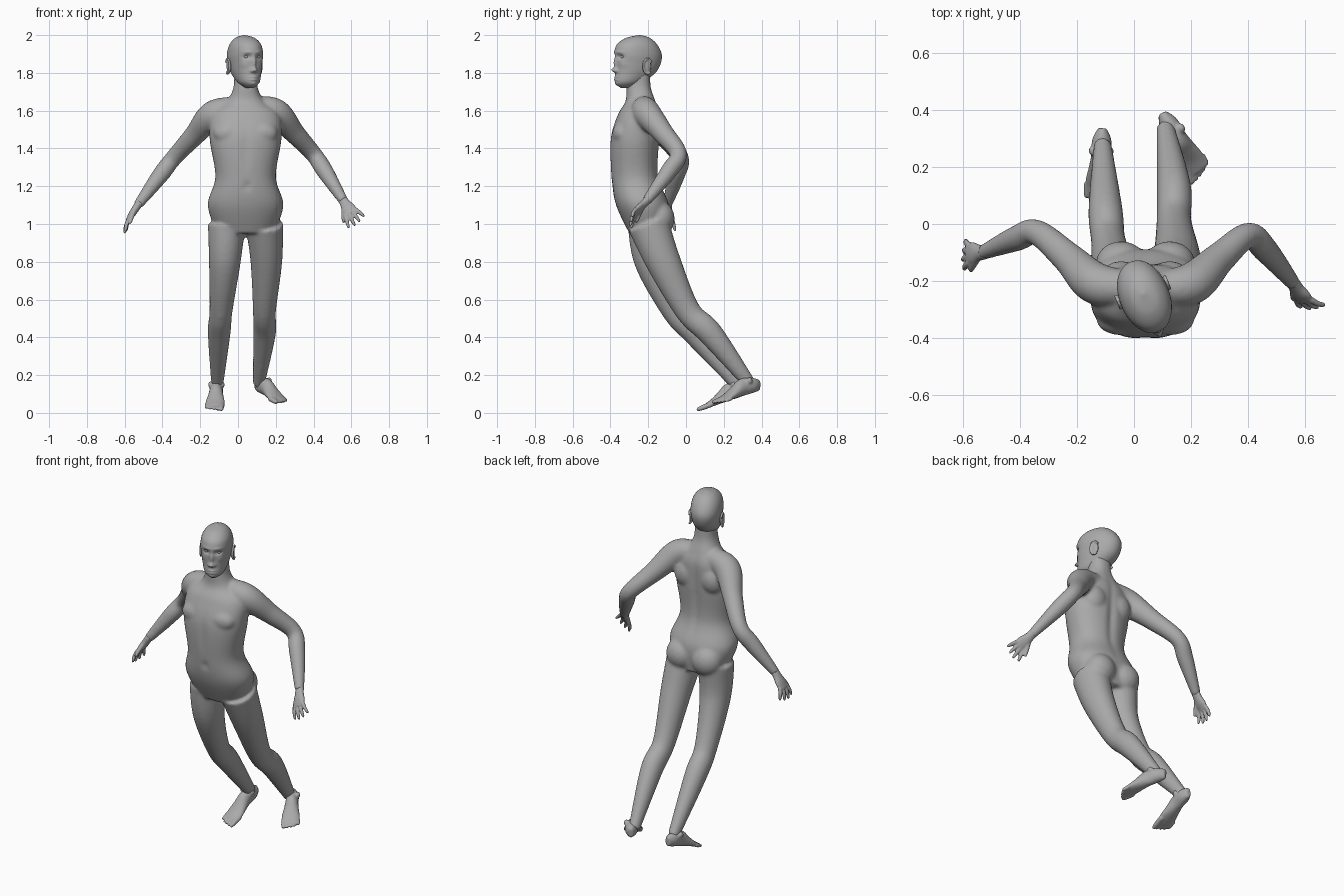
import bpy, bmesh, math
from mathutils import Vector, Matrix

cube = bpy.data.objects.get("Cube")
if cube:
    bpy.data.objects.remove(cube, do_unlink=True)

skin = bpy.data.materials.new("plain_grey")
skin.use_nodes = True
grey = (0.4, 0.4, 0.4, 1)
skin.diffuse_color = grey
skin.node_tree.nodes["Principled BSDF"].inputs["Base Color"].default_value = grey

SIDES = {"left": 1, "right": -1}
X, Y, Z = Matrix.Identity(3)


def spline(sections, steps):
    """Smooth curve through sections of x, y, z, half width, half depth."""
    last = len(sections) - 1
    smooth = []
    for i in range(last):
        before, start = sections[max(i - 1, 0)], sections[i]
        end, after = sections[i + 1], sections[min(i + 2, last)]
        for k in range(steps):
            t = k / steps
            row = []
            for p, q, r, s in zip(before, start, end, after):
                slope, other = (r - p) / 2, (s - q) / 2
                rise = r - q
                row.append(q + t * (slope + t * (3 * rise - 2 * slope - other
                                                 + t * (slope + other - 2 * rise))))
            smooth.append(row)
    return smooth + [list(sections[last])]


def loft(bm, sections, ref=X, up=None, segments=24, steps=8, power=1):
    """Skin oval rings along a path; up keeps every ring in one plane."""
    sections = spline(sections, steps)
    rings = []
    for i, (x, y, z, width, depth) in enumerate(sections):
        ahead = Vector(sections[min(i + 1, len(sections) - 1)][:3])
        behind = Vector(sections[max(i - 1, 0)][:3])
        tangent = up or (ahead - behind).normalized()
        across = (ref - tangent * ref.dot(tangent)).normalized()
        outward = tangent.cross(across)
        ring = []
        for k in range(segments):
            angle = math.tau * k / segments
            c, s = (math.copysign(abs(v) ** power, v) for v in (math.cos(angle), math.sin(angle)))
            ring.append(bm.verts.new(Vector((x, y, z)) + across * c * width + outward * s * depth))
        rings.append(ring)
    for low, high in zip(rings, rings[1:]):
        for k in range(segments):
            bm.faces.new((low[k - 1], low[k], high[k], high[k - 1]))
    bm.faces.new(rings[0])
    bm.faces.new(rings[-1])


def ball(bm, centre, radii):
    bmesh.ops.create_uvsphere(bm, u_segments=24, v_segments=14, radius=1,
                              matrix=Matrix.Translation(centre) @ Matrix.Diagonal((*radii, 1)))


def digit(bm, start, end, radius, bend=0):
    """A finger or toe: a tapering rod that curls towards its tip."""
    start, end = Vector(start), Vector(end)
    rows = []
    for t, scale in ((0, 1), (.5, .95), (.9, .7), (1, .25)):
        point = start.lerp(end, t) + Z * bend * t * t
        rows.append((*point, radius * scale, radius * scale))
    loft(bm, rows, segments=14, steps=4)


def swell(bm, x, z, width, height, amount, side=-1, middle=0):
    """Raise or sink a soft spot on the front (-1) or back (1) of a form."""
    for vert in bm.verts:
        if (vert.co.y - middle) * side > 0:
            away = ((vert.co.x - x) / width) ** 2 + ((vert.co.z - z) / height) ** 2
            vert.co.y += side * amount * math.exp(-away)


def frame(origin, across, along, normal):
    """Matrix that carries a part from its own axes to its place."""
    matrix = Matrix((across, along, normal)).transposed().to_4x4()
    matrix.translation = origin
    return matrix


def finish(bm, name, voxel=0, soften=0, place=None):
    if place:
        bm.transform(place)
    bmesh.ops.recalc_face_normals(bm, faces=bm.faces)
    mesh = bpy.data.meshes.new(name)
    bm.to_mesh(mesh)
    bm.free()
    mesh.materials.append(skin)
    mesh.shade_smooth()
    obj = bpy.data.objects.new(name, mesh)
    bpy.context.collection.objects.link(obj)
    if voxel:
        merge = obj.modifiers.new("merge", 'REMESH')
        merge.mode, merge.voxel_size, merge.use_smooth_shade = 'VOXEL', voxel, True
        smooth = obj.modifiers.new("soften", 'SMOOTH')
        smooth.factor, smooth.iterations = .5, soften


# Torso and neck: height, depth position, half width, half depth
middle = .04
body = bmesh.new()
loft(body, [(middle, y, z, width, depth) for z, y, width, depth in (
    (.95, -.2, .15, .1), (1.1, -.23, .2, .14), (1.25, -.27, .16, .125), (1.45, -.27, .19, .13),
    (1.58, -.25, .18, .11), (1.65, -.24, .1, .08), (1.72, -.25, .065, .065), (1.8, -.25, .06, .06))],
    up=Z, segments=72, steps=12, power=.9)
swell(body, middle, 1.4, .02, .2, -.014, side=1, middle=-.25)   # spine groove
swell(body, middle, 1.4, .02, .1, -.007, middle=-.25)           # breastbone
swell(body, .05, 1.2, .01, .02, -.02, middle=-.25)              # navel
for side in SIDES.values():
    offset = middle + side * .085
    ball(body, (offset, -.34, 1.48), (.085, .05, .06))      # chest
    ball(body, (offset, -.14, 1.03), (.09, .08, .09))       # seat
    ball(body, (offset, -.19, 1.5), (.075, .06, .085))      # shoulder blade

# Arms: neck slope, shoulder, upper arm, elbow, forearm, wrist
arm_girths = (.055, .074, .056, .045, .045, .026)
arms = {
    "left": ((.08, -.22, 1.62), (.2, -.21, 1.59), (.3, -.12, 1.48),
             (.4, -.04, 1.37), (.46, -.09, 1.28), (.56, -.21, 1.12)),
    "right": ((0, -.22, 1.62), (-.13, -.21, 1.58), (-.23, -.12, 1.47),
              (-.34, -.03, 1.35), (-.41, -.05, 1.26), (-.53, -.1, 1.1))}
for joints in arms.values():
    loft(body, [(*joint, girth, girth) for joint, girth in zip(joints, arm_girths)], ref=Y)

# Legs: hip, thigh, knee, calf, ankle
leg_girths = (.1, .084, .061, .06, .031)
legs = {
    "left": ((.14, -.2, 1), (.15, -.12, .8), (.14, .01, .54), (.14, .13, .42), (.11, .34, .15)),
    "right": ((-.06, -.2, 1), (-.07, -.18, .8), (-.09, -.06, .54), (-.1, .05, .42), (-.11, .28, .14))}
for joints in legs.values():
    loft(body, [(*joint, girth, girth * 1.1) for joint, girth in zip(joints, leg_girths)])
    ball(body, Vector(joints[2]) - Y * .04, (.035, .03, .045))   # kneecap
finish(body, "body", voxel=.009, soften=8)

# Hands, each built pointing along y with the thumb at -x or +x
hand_axes = {"left": ((.4, -.64, -.66), (.85, 0, .53)),
             "right": ((-.55, -.05, -.84), (0, 1, -.06))}
for name, side in SIDES.items():
    along, across = (Vector(axis).normalized() for axis in hand_axes[name])
    hand = bmesh.new()
    loft(hand, [(0, y, 0, width, depth) for y, width, depth in (
        (-.02, .025, .022), (.02, .028, .02), (.06, .039, .018), (.1, .036, .011))])
    for i, length in enumerate((.07, .08, .075, .06)):
        spread = (i - 1.5) * .02
        digit(hand, (spread, .085, 0), (spread * 1.7, .085 + length, 0), .011, bend=.025)
    digit(hand, (-.015, .03, 0), (-.06, .11, .01), .013, bend=.01)
    palm = across.cross(along) * side
    finish(hand, name + "_hand", voxel=.005, soften=2,
           place=frame(Vector(arms[name][-1]), across, along, palm))

# Feet, each built from the heel along y with the big toe at -x
foot_ends = {"left": ((.095, .395, .115), (.235, .16, .045)),
             "right": ((-.11, .345, .1), (-.125, .06, .006))}
for name, side in SIDES.items():
    heel, toe = (Vector(end) for end in foot_ends[name])
    along = (toe - heel).normalized()
    across = Z.cross(along).normalized() * side
    length = (toe - heel).length
    foot = bmesh.new()
    loft(foot, [(0, y, height, width, height * .95) for y, height, width in (
        (0, .03, .015), (.04, .042, .034), (.1, .048, .035),
        (.15, .035, .042), (.2, .022, .05), (.25, .013, .045))])
    for i in range(5):
        x = -.036 + i * .02
        radius = .011 if i else .015
        digit(foot, (x, .21, .014), (x, length - .002 * i * i, .01), radius)
    for ankle in SIDES.values():
        ball(foot, (ankle * .03, .07, .075), (.014, .018, .018))
    finish(foot, name + "_foot", voxel=.006, soften=3,
           place=frame(heel, across, along, (Z - along * along.z).normalized()))

# Head, turned a little to its left: height, face, back of skull, half width
turn = Matrix.Translation((.035, -.25, 0)) @ Matrix.Rotation(math.radians(22), 4, 'Z')
head = bmesh.new()
loft(head, [(0, (face + back) / 2, z, width, (back - face) / 2) for z, face, back, width in (
    (1.72, -.1, -.04, .02), (1.75, -.13, .02, .054), (1.8, -.13, .09, .073), (1.85, -.13, .12, .083),
    (1.9, -.135, .125, .087), (1.95, -.12, .1, .077), (1.985, -.07, .06, .048), (2, 0, .01, .005))],
    up=Z, segments=112, steps=12, power=.95)
swell(head, 0, 1.85, .011, .03, .013)     # nose bridge
swell(head, 0, 1.815, .013, .012, .023)   # nose tip
swell(head, 0, 1.77, .021, .012, .009)    # lips
swell(head, 0, 1.771, .024, .003, -.008)  # mouth line
swell(head, 0, 1.74, .022, .012, .008)    # chin
for side in SIDES.values():
    swell(head, side * .014, 1.81, .008, .008, .009)      # nostril
    swell(head, side * .033, 1.885, .02, .013, -.016)     # eye socket
    swell(head, side * .032, 1.91, .026, .008, .004)      # brow
    swell(head, side * .05, 1.845, .018, .016, .004)      # cheekbone
    ball(head, (side * .033, -.1, 1.885), (.015, .015, .012))
finish(head, "head", place=turn)

# Ears: a thin shell with a rim curled round it
for name, side in SIDES.items():
    ear = bmesh.new()
    ball(ear, (side * .085, .012, 1.835), (.009, .024, .04))
    rim = []
    for k in range(9):
        angle = math.radians(150 - k * 35)
        rim.append((side * .092, .014 - .025 * math.cos(angle),
                    1.835 + .04 * math.sin(angle), .006, .006))
    loft(ear, rim, segments=10, steps=3)
    finish(ear, name + "_ear", voxel=.004, soften=2, place=turn)
